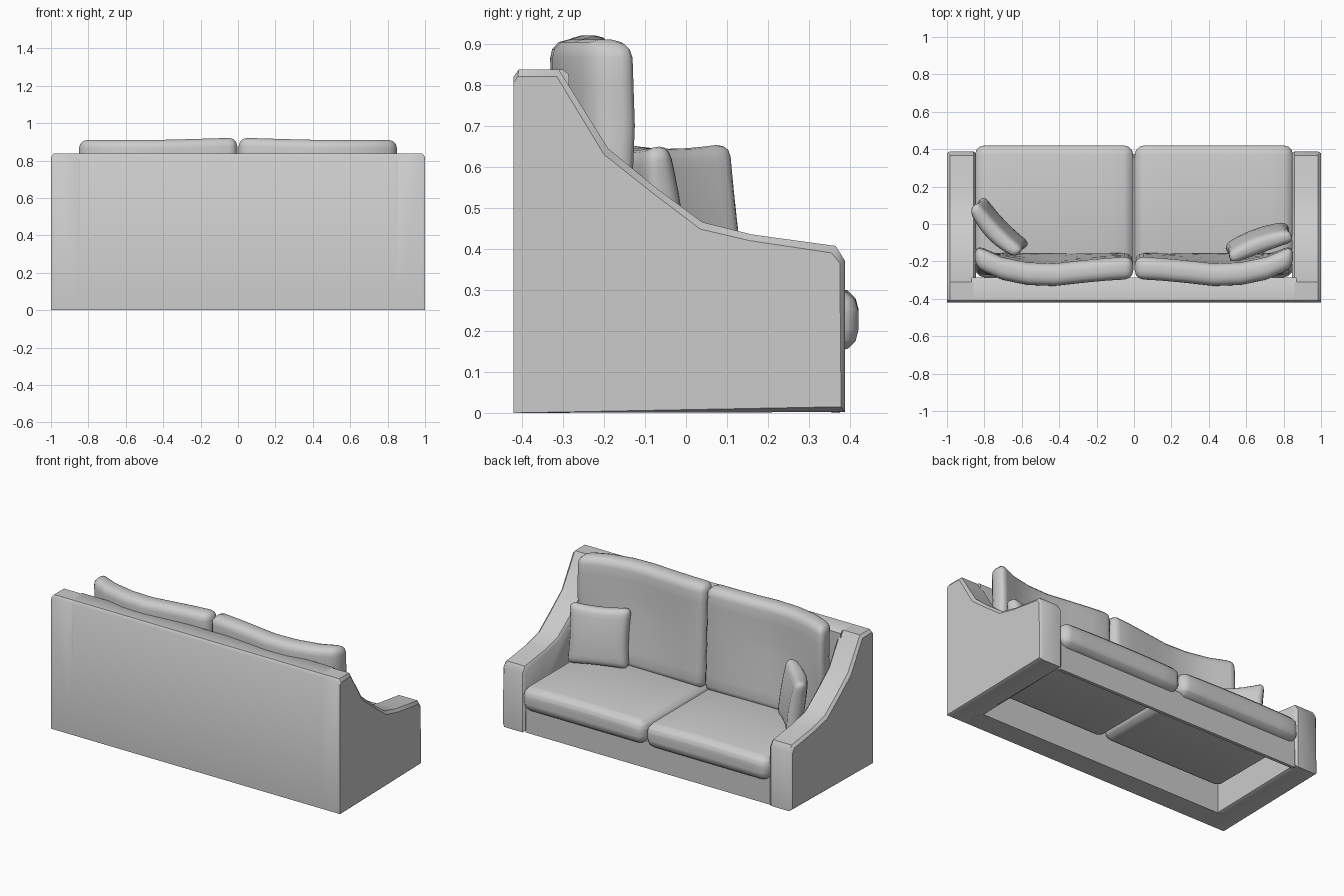
import bpy, bmesh
from math import radians
from mathutils import Vector, Matrix

if "Cube" in bpy.data.objects:
    bpy.data.objects.remove(bpy.data.objects["Cube"])


def finish(bm, name, angle=40):
    bmesh.ops.recalc_face_normals(bm, faces=bm.faces)
    me = bpy.data.meshes.new(name)
    bm.to_mesh(me)
    bm.free()
    ob = bpy.data.objects.new(name, me)
    bpy.context.collection.objects.link(ob)
    bpy.ops.object.select_all(action='DESELECT')
    ob.select_set(True)
    bpy.context.view_layer.objects.active = ob
    bpy.ops.object.shade_smooth_by_angle(angle=radians(angle))
    return ob


def loft(name, sections, angle=40):
    """Closed solid through matching (x, [(y, z), ...]) sections."""
    bm = bmesh.new()
    rings = [[bm.verts.new((x, y, z)) for y, z in prof] for x, prof in sections]
    n = len(rings[0])
    for a, b in zip(rings, rings[1:]):
        for i in range(n):
            j = (i + 1) % n
            bm.faces.new((a[i], a[j], b[j], b[i]))
    bm.faces.new(rings[0])
    bm.faces.new(rings[-1])
    return finish(bm, name, angle)


def padded(name, lo, hi, r, warp, cuts=6, seg=3, matrix=None):
    """Rounded box, cut into strips along x and z, then warped."""
    lo, hi = Vector(lo), Vector(hi)
    bm = bmesh.new()
    bmesh.ops.create_cube(bm, size=1, matrix=Matrix.Translation((lo + hi) / 2)
                          @ Matrix.Diagonal((*(hi - lo), 1)))
    bmesh.ops.bevel(bm, geom=bm.edges[:], offset=r, segments=seg, profile=0.5,
                    affect='EDGES')
    for axis in (0, 2):
        for i in range(1, cuts):
            co = lo + (hi - lo) * i / cuts
            no = Vector((axis == 0, 0, axis == 2))
            bmesh.ops.bisect_plane(bm, geom=bm.verts[:] + bm.edges[:] + bm.faces[:],
                                   plane_co=co, plane_no=no)
    for v in bm.verts:
        v.co = warp(v.co)
    if matrix:
        bm.transform(matrix)
    return finish(bm, name, 60)


def lerp_table(t, pts):
    for (x0, y0), (x1, y1) in zip(pts, pts[1:]):
        if t <= x1:
            return y0 + (y1 - y0) * (t - x0) / (x1 - x0)
    return pts[-1][1]


# Sloping arms with chamfered edges
arm = [(-.42, 0), (-.42, .82), (-.408, .837), (-.31, .837), (-.19, .645), (-.075, .55),
       (.04, .465), (.16, .435), (.365, .407), (.388, .37), (.388, .002)]
inset = [(-.42, 0), (-.42, .805), (-.41, .82), (-.315, .82), (-.2, .63), (-.08, .535),
         (.035, .448), (.155, .42), (.355, .39), (.375, .365), (.378, .015)]
for side, s in (("left", -1), ("right", 1)):
    loft(side + "_arm", [(s * .845, inset), (s * .858, arm), (s * .985, arm), (s, inset)])

# Back frame and front rail
back = [(-.42, 0), (-.42, .82), (-.408, .837), (-.30, .837), (-.285, .825), (-.285, 0)]
loft("back_frame", [(-.87, back), (.87, back)])
rail = [(.355, 0), (.355, .17), (.375, .17), (.375, 0)]
loft("front_rail", [(-.847, rail), (.847, rail)])

# Seat and back cushions
BOW = [(0, 0), (.2, -.012), (.45, -.04), (.6, -.03), (.72, 0), (.85, .06)]


def seat_warp(co):
    # slightly crowned top
    u = (abs(co.x) - .423) / .423
    if co.z > .2:
        co.z += .008 * (1 - u * u)
    return co


def back_warp(co):
    t = min(1, max(0, (co.z - .3) / .35))
    x = abs(co.x)
    co.y += lerp_table(x, BOW) * t - .02 * max(0, (co.z - .3) / .6)
    if co.z > .8:
        co.z += .012 * max(0, 1 - x / .4)
    return co


for side, s in (("left", -1), ("right", 1)):
    x0, x1 = sorted((s * .004, s * .85))
    padded(side + "_seat_cushion", (x0, -.285, .15), (x1, .42, .297), .05, seat_warp)
    padded(side + "_back_cushion", (x0, -.275, .28), (x1, -.155, .91), .045, back_warp)


# Throw pillows
def pillow_warp(bend):
    def warp(co):
        u, w = co.x / .18, co.z / .18
        co.y *= 1.1 - .25 * (u * u + w * w)
        co.y += bend * u * u
        co.x *= 1 - .06 * (1 - w * w)
        co.z *= 1 - .06 * (1 - u * u)
        return co
    return warp


for name, pos, turn, bend in (("left_pillow", (-.735, -.03, .475), -46, .025),
                              ("right_pillow", (.665, -.09, .475), 20, -.012)):
    m = (Matrix.Translation(pos) @ Matrix.Rotation(radians(turn), 4, 'Z')
         @ Matrix.Rotation(radians(9), 4, 'X'))
    padded(name, (-.18, -.048, -.18), (.18, .048, .18), .035, pillow_warp(bend), matrix=m)
